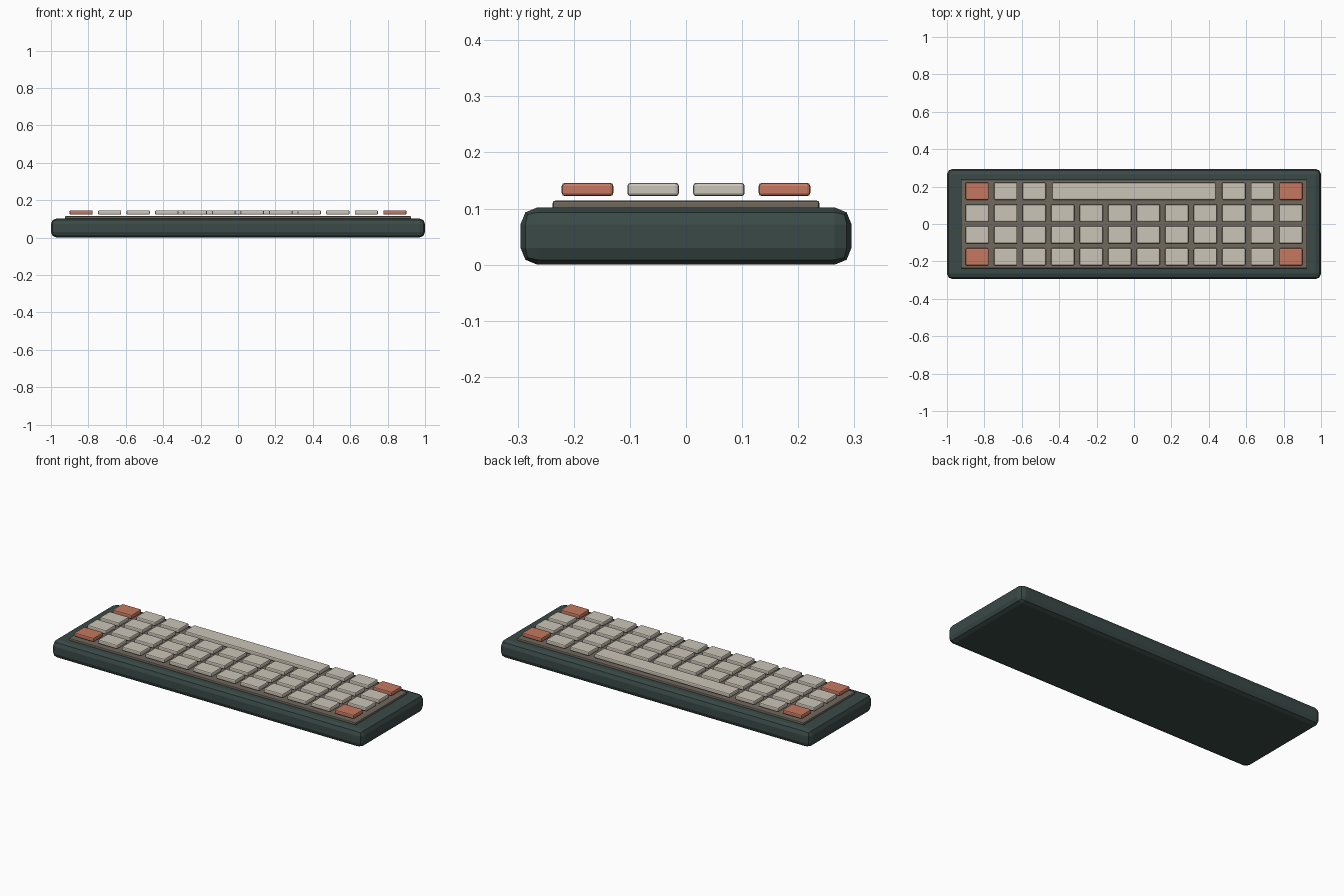
import bpy

if "Cube" in bpy.data.objects:
    bpy.data.objects.remove(bpy.data.objects["Cube"])

PITCH_X, PITCH_Y = 0.1525, 0.117
KEY_W, KEY_D = 0.124, 0.092
KEY_Z0, KEY_Z1 = 0.122, 0.146


def material(name, rgb):
    mat = bpy.data.materials.new(name)
    mat.diffuse_color = (*rgb, 1.0)
    mat.use_nodes = True
    mat.node_tree.nodes["Principled BSDF"].inputs["Base Color"].default_value = mat.diffuse_color
    return mat


case_mat = material("dark_green", (0.042, 0.068, 0.062))
plate_mat = material("warm_grey", (0.16, 0.14, 0.11))
key_mat = material("cream", (0.60, 0.56, 0.48))
accent_mat = material("terracotta", (0.56, 0.19, 0.115))


def block(name, x, y, w, d, z0, z1, bevel, mat, segments=2):
    bpy.ops.mesh.primitive_cube_add(size=1, location=(x, y, (z0 + z1) / 2))
    ob = bpy.context.object
    ob.name = name
    ob.scale = (w, d, z1 - z0)
    bpy.ops.object.transform_apply(location=False, rotation=False, scale=True)
    mod = ob.modifiers.new("rounded_edges", 'BEVEL')
    mod.width = bevel
    mod.segments = segments
    ob.data.materials.append(mat)
    return ob


# Case and the switch plate lying on it
block("case", 0, 0, 2.0, 0.59, 0.0, 0.102, 0.03, case_mat)
block("switch_plate", 0, 0, 1.85, 0.475, 0.09, 0.114, 0.004, plate_mat)

# Keys: 4 rows of 12, corner keys accented, gap in the back row for the long bar
for row in range(4):
    for col in range(12):
        if row == 3 and 3 <= col <= 8:
            continue
        corner = row in (0, 3) and col in (0, 11)
        block(f"key_{row}_{col}", (col - 5.5) * PITCH_X, (row - 1.5) * PITCH_Y,
              KEY_W, KEY_D, KEY_Z0, KEY_Z1, 0.006,
              accent_mat if corner else key_mat)

# Long space bar
block("space_bar", 0, 1.5 * PITCH_Y, 0.874, KEY_D, KEY_Z0, KEY_Z1, 0.006, key_mat)
